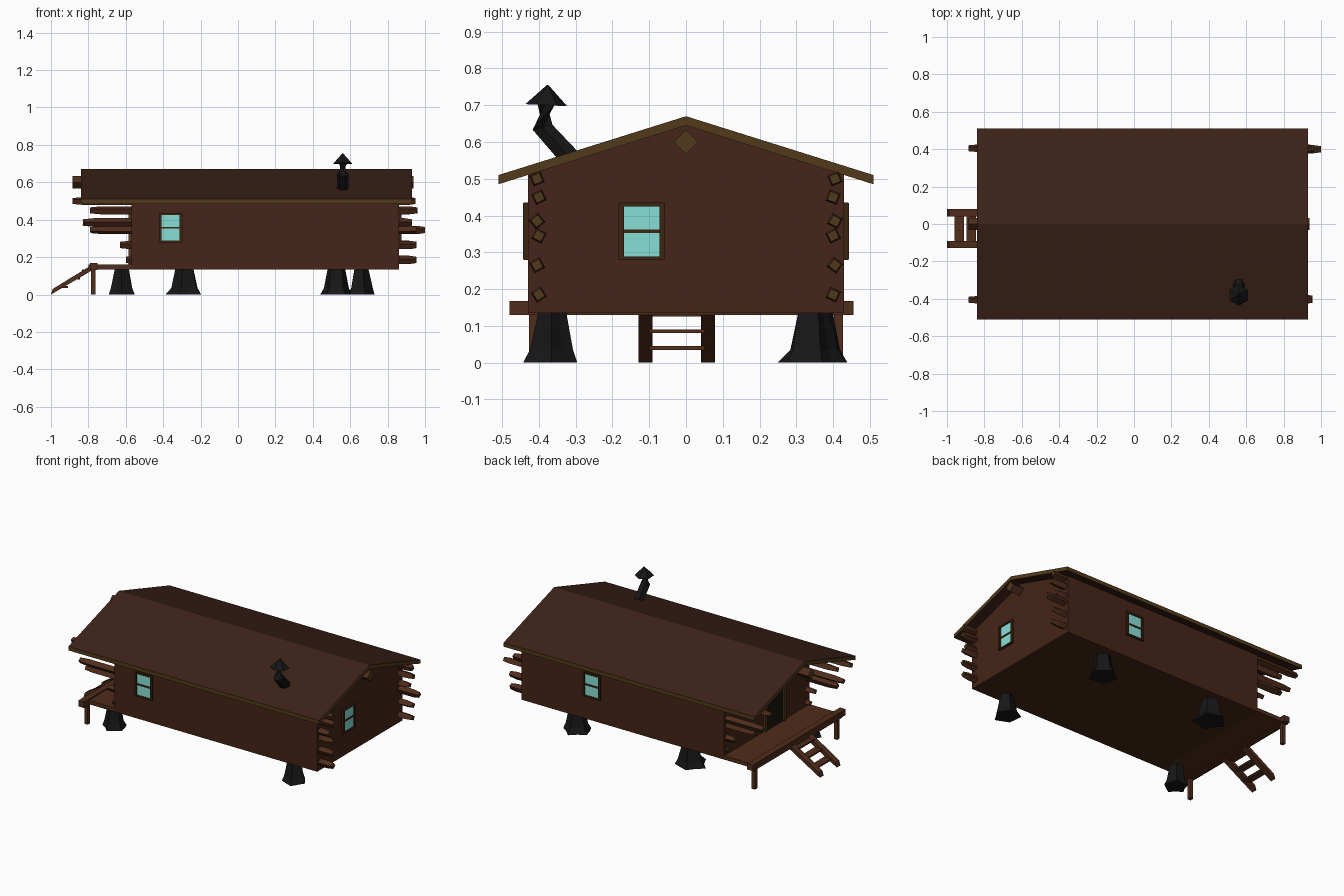
import bpy, bmesh, math, random
from mathutils import Vector

if "Cube" in bpy.data.objects:
    bpy.data.objects.remove(bpy.data.objects["Cube"])

random.seed(4)


def mat(name, rgb):
    m = bpy.data.materials.new(name)
    m.diffuse_color = (*rgb, 1)
    m.use_nodes = True
    m.node_tree.nodes["Principled BSDF"].inputs["Base Color"].default_value = m.diffuse_color
    return m


WALL = mat("wall wood", (0.06, 0.018, 0.009))
ROOF = mat("roof wood", (0.045, 0.016, 0.009))
TRIM = mat("trim wood", (0.085, 0.042, 0.01))
LOG = mat("log bark", (0.08, 0.026, 0.011))
FRAME = mat("frame wood", (0.045, 0.018, 0.006))
DARK = mat("dark wood", (0.012, 0.007, 0.005))
BLACK = mat("charred black", (0.008, 0.008, 0.008))
GLASS = mat("glass", (0.25, 0.74, 0.68))


def finish(bm, name, *mats):
    bmesh.ops.recalc_face_normals(bm, faces=bm.faces)
    me = bpy.data.meshes.new(name)
    bm.to_mesh(me)
    bm.free()
    for m in mats:
        me.materials.append(m)
    ob = bpy.data.objects.new(name, me)
    bpy.context.collection.objects.link(ob)
    return ob


def box(name, lo, hi, m):
    bm = bmesh.new()
    bmesh.ops.create_cube(bm, size=1)
    for v in bm.verts:
        v.co = [(a + b) / 2 + c * (b - a) for a, b, c in zip(lo, hi, v.co)]
    return finish(bm, name, m)


def prism(name, yz, x0, x1, *mats):
    """Extrude a y-z outline along x."""
    bm = bmesh.new()
    f = bm.faces.new([bm.verts.new((x0, y, z)) for y, z in yz])
    r = bmesh.ops.extrude_face_region(bm, geom=[f])
    for v in r["geom"]:
        if isinstance(v, bmesh.types.BMVert):
            v.co.x = x1
    return finish(bm, name, *mats)


def tube(name, rings, sides, m, turn=0.0, end=None):
    """Loft round rings given as (centre, axis, radius)."""
    bm = bmesh.new()
    loops = []
    for c, axis, r in rings:
        q = Vector(axis).to_track_quat("Z", "Y")
        loops.append([bm.verts.new(Vector(c) + q @ Vector((
            r * math.cos(turn + math.tau * i / sides),
            r * math.sin(turn + math.tau * i / sides), 0))) for i in range(sides)])
    for a, b in zip(loops, loops[1:]):
        for i in range(sides):
            j = (i + 1) % sides
            bm.faces.new((a[i], a[j], b[j], b[i]))
    for l in (loops[0], loops[-1]):
        f = bm.faces.new(l)
        f.material_index = 1 if end else 0
    return finish(bm, name, *([m, end] if end else [m]))


# Cabin body, floor and porch deck
prism("cabin_walls", [(-0.43, 0.135), (0.43, 0.135), (0.43, 0.515), (0, 0.65), (-0.43, 0.515)],
      -0.57, 0.86, WALL)
box("porch_deck", (-0.80, -0.43, 0.135), (-0.56, 0.43, 0.16), LOG)

# Roof slab with lighter edges
roof = prism("roof", [(-0.51, 0.485), (0, 0.645), (0.51, 0.485), (0.51, 0.51), (0, 0.67), (-0.51, 0.51)],
             -0.84, 0.93, ROOF, TRIM)
for p in roof.data.polygons:
    if abs(p.normal.z) < 0.1:
        p.material_index = 1

# Square logs running through the walls, with ragged ends
LOGS = [(0.50, -0.885, 0.95), (0.45, -0.79, 0.96), (0.385, -0.83, 0.93),
        (0.345, -0.79, 0.99), (0.265, -0.63, 0.955), (0.185, -0.60, 0.955)]
for side, label in ((-1, "front"), (1, "back")):
    for k, (z, x0, x1) in enumerate(LOGS):
        if k not in (0, 4):
            x0 += 0.02 * (k % 2) * (side > 0)
        if side > 0 and k == 3:
            x1 = 1.0
        if side < 0 and k > 0:
            x1 = min(x1, 0.955)
        y = side * (0.405 - 0.005 * (k % 2))
        tilt = Vector((1, 0, random.uniform(-0.006, 0.006)))
        tube(f"{label}_wall_log_{k}", [((x0, y, z), tilt, 0.017), ((x0 + 0.06, y, z), tilt, 0.023),
             ((x1 - 0.04, y, z), tilt, 0.023), ((x1, y, z), tilt, 0.017)],
             4, LOG, random.uniform(-0.5, 0.5), TRIM)
tube("ridge_log", [((-0.885, 0, 0.60), (1, 0, 0), 0.033), ((0.937, 0, 0.60), (1, 0, 0), 0.033)],
     4, LOG, 0, TRIM)

# Porch edge beam and posts
box("porch_beam", (-0.79, -0.48, 0.13), (-0.75, 0.455, 0.168), LOG)
for y in (-0.415, 0.415):
    box("porch_post", (-0.785, y - 0.012, 0), (-0.762, y + 0.012, 0.15), LOG)


def window(name, centre, face):
    """Two-pane window; face is the outward wall normal."""
    c, n = Vector(centre), Vector(face)
    t = Vector((0, 0, 1)).cross(n)

    def slab(part, u0, u1, z0, z1, d, m):
        a = c + t * u0 + Vector((0, 0, z0)) - n * 0.01
        b = c + t * u1 + Vector((0, 0, z1)) + n * d
        box(f"{name}_{part}", [min(p) for p in zip(a, b)], [max(p) for p in zip(a, b)], m)

    slab("glass", -0.05, 0.05, -0.07, 0.07, 0.004, GLASS)
    for s in (-1, 1):
        slab("jamb", s * 0.048, s * 0.063, -0.077, 0.077, 0.013, FRAME)
        slab("rail", -0.06, 0.06, s * 0.068, s * 0.078, 0.011, FRAME)
    slab("bar", -0.05, 0.05, -0.005, 0.005, 0.008, FRAME)


window("front_window", (-0.36, -0.43, 0.357), (0, -1, 0))
window("back_window", (0.36, 0.43, 0.357), (0, 1, 0))
window("right_window", (0.86, -0.12, 0.357), (1, 0, 0))

# Door on the porch side
box("door", (-0.576, -0.16, 0.16), (-0.56, 0.02, 0.44), DARK)
for y in (-0.165, 0.025):
    box("door_jamb", (-0.585, y - 0.01, 0.16), (-0.56, y + 0.01, 0.45), TRIM)
box("door_lintel", (-0.585, -0.175, 0.44), (-0.56, 0.035, 0.46), TRIM)

# Ladder up to the porch
for y in (-0.11, 0.06):
    rail = prism("ladder_rail", [(y - 0.019, 0), (y + 0.019, 0), (y + 0.019, 0.03), (y - 0.019, 0.03)],
                 -1.0, -0.77, LOG)
    for v in rail.data.vertices:
        if v.co.x > -0.9:
            v.co.z += 0.135
        elif v.co.z > 0.01:
            v.co.x += 0.01
for x, z in ((-0.935, 0.04), (-0.87, 0.085), (-0.81, 0.13)):
    box("ladder_step", (x - 0.025, -0.10, z - 0.005), (x + 0.025, 0.05, z + 0.005), LOG)

# Tree stump supports with flared, ragged roots
for k, (x, y, r) in enumerate([(0.655, -0.365, 0.08), (0.525, 0.345, 0.09),
                               (-0.28, 0.35, 0.10), (-0.62, -0.36, 0.075)]):
    up = (0, 0, 1)
    s = tube(f"stump_{k}", [((x, y, 0), up, r), ((x, y, 0.035), up, r * 0.78),
             ((x, y, 0.145), up, r * 0.5)], 10, BLACK, 0.3 * k)
    for i, v in enumerate(s.data.vertices):
        f = (1.0 if i % 2 else 0.78) * random.uniform(0.9, 1.08)
        v.co.x = x + (v.co.x - x) * f
        v.co.y = y + (v.co.y - y) * f

# Bent stove pipe with pointed cap
tube("stove_pipe", [((0.56, -0.30, 0.54), (0, -0.7, 0.8), 0.032),
                    ((0.56, -0.39, 0.64), (0, -0.25, 1), 0.032),
                    ((0.56, -0.38, 0.71), (0, 0.15, 1), 0.03)], 6, BLACK)
tube("pipe_cap", [((0.56, -0.38, 0.70), (0, 0.05, 1), 0.057),
                  ((0.56, -0.376, 0.755), (0, 0.05, 1), 0.002)], 6, BLACK, math.pi / 6)
